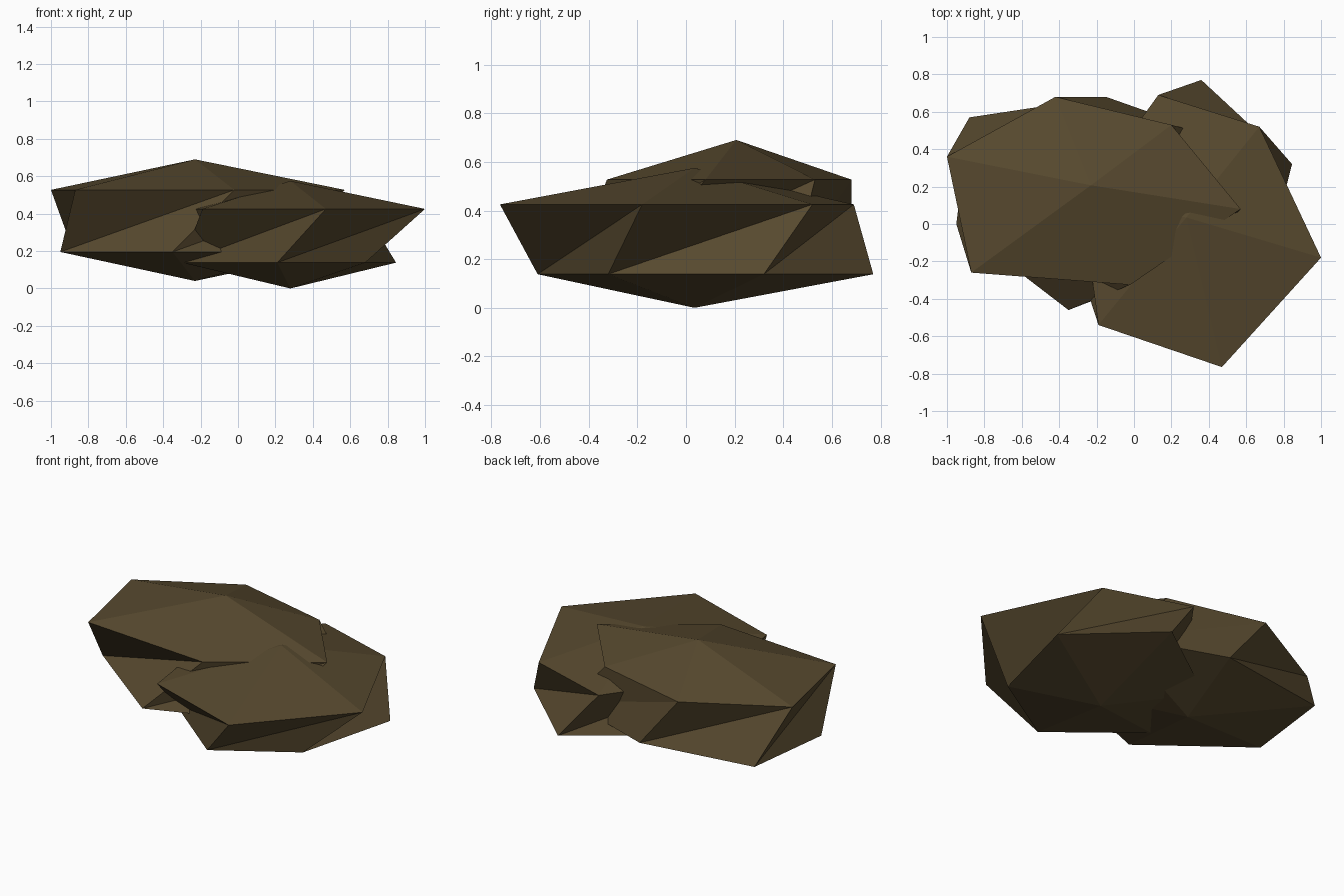
import bpy
import bmesh

if "Cube" in bpy.data.objects:
    bpy.data.objects.remove(bpy.data.objects["Cube"], do_unlink=True)

# One earthy brown for both stones
brown = bpy.data.materials.new("earth_brown")
brown.use_nodes = True
colour = (0.096, 0.067, 0.028, 1)
brown.diffuse_color = colour
brown.node_tree.nodes["Principled BSDF"].inputs["Base Color"].default_value = colour
brown.node_tree.nodes["Principled BSDF"].inputs["Roughness"].default_value = 0.9


def stone(name, centre, heights, upper, lower):
    """Faceted stone: two uneven six-point rings closed by low pointed caps."""
    base, low, high, peak = heights
    bm = bmesh.new()
    tip = bm.verts.new((*centre, peak))
    foot = bm.verts.new((*centre, base))
    top = [bm.verts.new((x, y, high)) for x, y in upper]
    bottom = [bm.verts.new((x, y, low)) for x, y in lower]
    for i in range(len(top)):
        j = (i + 1) % len(top)
        bm.faces.new((tip, top[i], top[j]))
        # Each side panel is creased inwards along its diagonal
        bm.faces.new((top[i], bottom[i], top[j]))
        bm.faces.new((bottom[i], bottom[j], top[j]))
        bm.faces.new((foot, bottom[j], bottom[i]))
    bmesh.ops.recalc_face_normals(bm, faces=bm.faces[:])
    mesh = bpy.data.meshes.new(name)
    bm.to_mesh(mesh)
    bm.free()
    mesh.materials.append(brown)
    obj = bpy.data.objects.new(name, mesh)
    bpy.context.collection.objects.link(obj)
    return obj


# Higher stone, on the right and towards the back
stone("upper_stone", (-0.23, 0.207), (0.04, 0.195, 0.527, 0.69),
      [(0.57, 0.08), (0.20, 0.53), (-0.42, 0.68),
       (-1.0, 0.36), (-0.87, -0.26), (-0.02, -0.325)],
      [(0.32, -0.20), (0.50, 0.45), (-0.15, 0.68),
       (-0.88, 0.57), (-0.95, 0.0), (-0.35, -0.46)])

# Lower stone, on the left and towards the front
stone("lower_stone", (0.28, 0.035), (0.0, 0.138, 0.425, 0.575),
      [(1.0, -0.18), (0.67, 0.52), (0.13, 0.69),
       (-0.28, 0.12), (-0.19, -0.54), (0.47, -0.765)],
      [(0.68, -0.32), (0.845, 0.32), (0.36, 0.77),
       (-0.24, 0.34), (-0.30, -0.20), (0.21, -0.61)])
